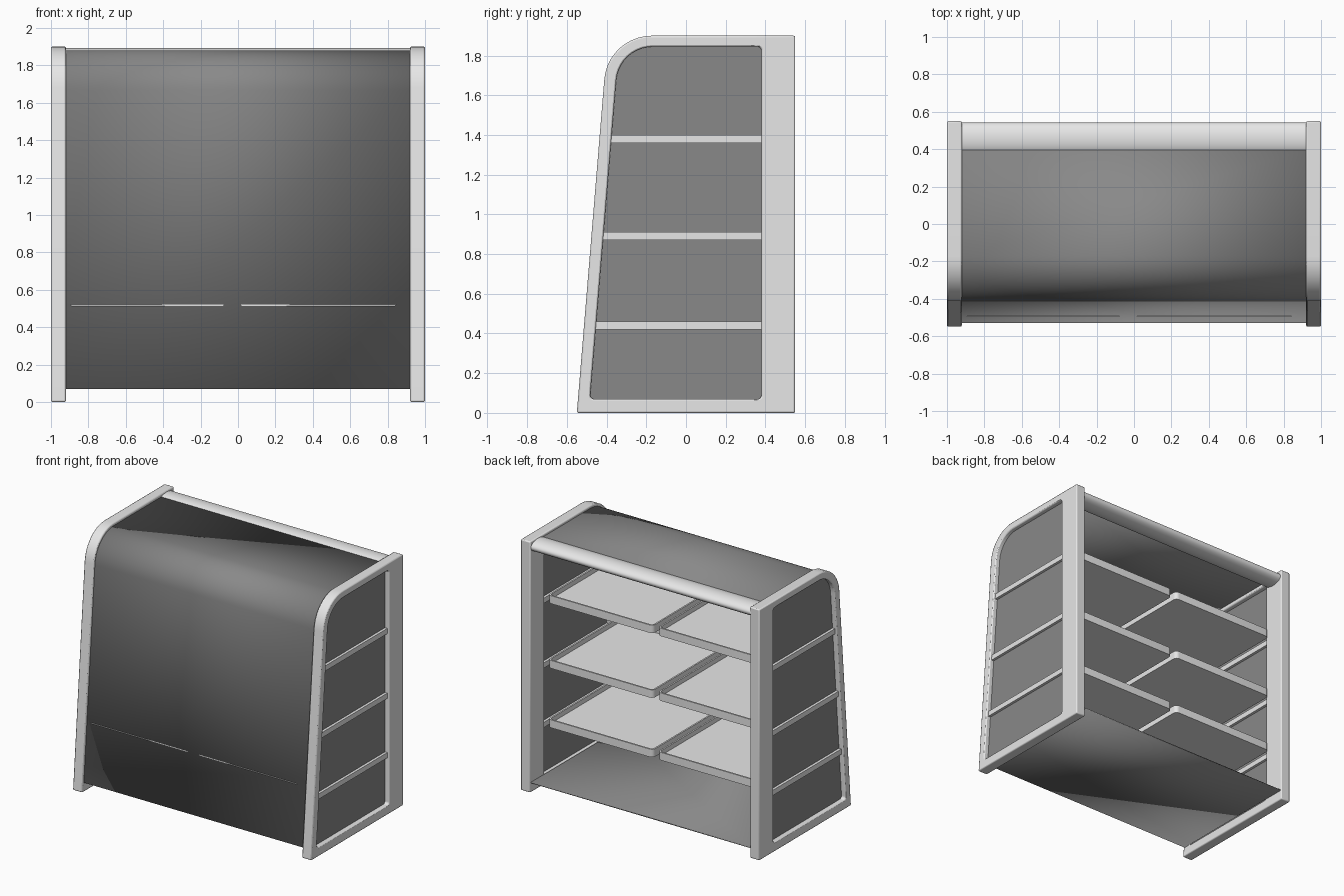
import bpy, bmesh, math
from mathutils import Vector

cube = bpy.data.objects.get("Cube")
if cube:
    bpy.data.objects.remove(cube, do_unlink=True)


def material(name, value):
    m = bpy.data.materials.new(name)
    m.use_nodes = True
    color = (value, value, value, 1)
    m.diffuse_color = color
    m.node_tree.nodes["Principled BSDF"].inputs["Base Color"].default_value = color
    return m


LIGHT = material("light_grey", 0.8)
DARK = material("dark_grey", 0.25)
SLOPE = 0.0824  # lean of the front per unit of height


def lean(y, z):
    return y + SLOPE * z


def rounded(corners, closed=True, steps=10):
    """Turn (a, b, radius) corners into a path with filleted corners."""
    path, n = [], len(corners)
    for i, (a, b, r) in enumerate(corners):
        p = Vector((a, b))
        if r == 0 or (not closed and i in (0, n - 1)):
            path.append(p)
            continue
        u = (Vector(corners[i - 1][:2]) - p).normalized()
        v = (Vector(corners[(i + 1) % n][:2]) - p).normalized()
        half = u.angle(v) / 2
        centre = p + (u + v).normalized() * (r / math.sin(half))
        start = p + u * (r / math.tan(half)) - centre
        end = p + v * (r / math.tan(half)) - centre
        total = start.angle(end)
        for k in range(steps + 1):
            t = k / steps
            d = (start * math.sin((1 - t) * total) + end * math.sin(t * total)) / math.sin(total)
            path.append(centre + d)
    return path


def finish(name, bm, mat, bevel=0.0):
    mesh = bpy.data.meshes.new(name)
    bm.to_mesh(mesh)
    bm.free()
    mesh.materials.append(mat)
    ob = bpy.data.objects.new(name, mesh)
    bpy.context.collection.objects.link(ob)
    bpy.ops.object.select_all(action='DESELECT')
    ob.select_set(True)
    bpy.context.view_layer.objects.active = ob
    bpy.ops.object.shade_smooth_by_angle(angle=math.radians(35))
    if bevel:
        mod = ob.modifiers.new("soft_edges", 'BEVEL')
        mod.width, mod.segments = bevel, 2
        mod.limit_method, mod.angle_limit = 'ANGLE', math.radians(40)
        mod.use_clamp_overlap = False
    return ob


def prism(name, loops, x0, x1, mat, bevel=0.0):
    """Extrude a side outline (y, z), with optional holes, along x."""
    bm = bmesh.new()
    edges = []
    for loop in loops:
        vs = [bm.verts.new((x0, p[0], p[1])) for p in loop]
        edges += [bm.edges.new((vs[i - 1], vs[i])) for i in range(len(vs))]
    if len(loops) == 1:
        bm.faces.new(vs)
    else:
        bmesh.ops.triangle_fill(bm, use_beauty=True, edges=edges)
    ext = bmesh.ops.extrude_face_region(bm, geom=bm.faces[:], use_keep_orig=True)
    moved = [g for g in ext["geom"] if isinstance(g, bmesh.types.BMVert)]
    bmesh.ops.translate(bm, verts=moved, vec=(x1 - x0, 0, 0))
    bmesh.ops.recalc_face_normals(bm, faces=bm.faces[:])
    return finish(name, bm, mat, bevel)


# Side frames, thin infill panels and shelf rails
outer = rounded([(-0.55, 0, 0), (lean(-0.55, 1.9), 1.9, 0.24), (0.55, 1.9, 0), (0.55, 0, 0)])
inner = rounded([(lean(-0.49, 0.07), 0.07, 0.02), (lean(-0.49, 1.845), 1.845, 0.185),
                 (0.38, 1.845, 0.02), (0.38, 0.07, 0.02)])
RAILS = (0.42, 0.87, 1.36)
RAIL_H = 0.04
for side, s in (("left", 1), ("right", -1)):
    prism(side + "_side_frame", [outer, inner], s * 0.92, s, LIGHT, 0.008)
    prism(side + "_side_panel", [inner], s * 0.955, s * 0.965, DARK)
    for i, z in enumerate(RAILS):
        top = z + RAIL_H
        rail = [(lean(-0.49, z), z), (0.38, z), (0.38, top), (lean(-0.49, top), top)]
        prism(f"{side}_shelf_rail_{i + 1}", [rail], s * 0.935, s * 0.985, LIGHT)

# Wrapped shell: floor, leaning front and top in one sheet
bm = bmesh.new()
path = rounded([(0.54, 0.07, 0), (lean(-0.536, 0.07), 0.07, 0),
                (lean(-0.536, 1.88), 1.88, 0.23), (0.4, 1.88, 0)], closed=False, steps=16)
rows = [[bm.verts.new((x, p[0], p[1])) for x in (-0.92, 0.92)] for p in path]
for a, b in zip(rows, rows[1:]):
    bm.faces.new((a[0], b[0], b[1], a[1]))
shell = finish("shell", bm, DARK)
sheet = shell.modifiers.new("thickness", 'SOLIDIFY')
sheet.thickness, sheet.offset = 0.008, 1

# Rounded rail along the top of the open back
oval = [(0.457 + 0.085 * math.cos(a), 1.85 + 0.043 * math.sin(a))
        for a in (math.tau * k / 32 for k in range(32))]
prism("back_top_rail", [oval], -0.92, 0.92, LIGHT)


# Shelf trays: two side by side on each pair of rails
def tray(name, x0, x1, y0, y1, z0, height):
    r = 0.03
    outline = rounded([(x0, y0, r), (x1, y0, r), (x1, y1, r), (x0, y1, r)], steps=6)
    bm = bmesh.new()
    base = bm.faces.new([bm.verts.new((p.x, p.y, z0)) for p in outline])
    ext = bmesh.ops.extrude_face_region(bm, geom=[base], use_keep_orig=True)
    bmesh.ops.translate(bm, vec=(0, 0, height),
                        verts=[g for g in ext["geom"] if isinstance(g, bmesh.types.BMVert)])
    bmesh.ops.recalc_face_normals(bm, faces=bm.faces[:])
    lid = max(bm.faces, key=lambda f: f.calc_center_median().z)
    bmesh.ops.inset_region(bm, faces=[lid], thickness=0.012)
    rim = bmesh.ops.extrude_face_region(bm, geom=[lid])
    bmesh.ops.translate(bm, vec=(0, 0, -height * 0.6),
                        verts=[g for g in rim["geom"] if isinstance(g, bmesh.types.BMVert)])
    if lid.is_valid:
        bmesh.ops.delete(bm, geom=[lid], context='FACES_ONLY')
    bmesh.ops.recalc_face_normals(bm, faces=bm.faces[:])
    finish(name, bm, LIGHT)


TRAY_H = 0.06
for i, z in enumerate(RAILS):
    bottom = z + RAIL_H
    front = lean(-0.5365 if i == 0 else -0.525, bottom + TRAY_H)
    tray(f"left_tray_{i + 1}", -0.01, 0.87, front, 0.41, bottom, TRAY_H)
    tray(f"right_tray_{i + 1}", -0.92, -0.05, front, 0.41, bottom, TRAY_H)
